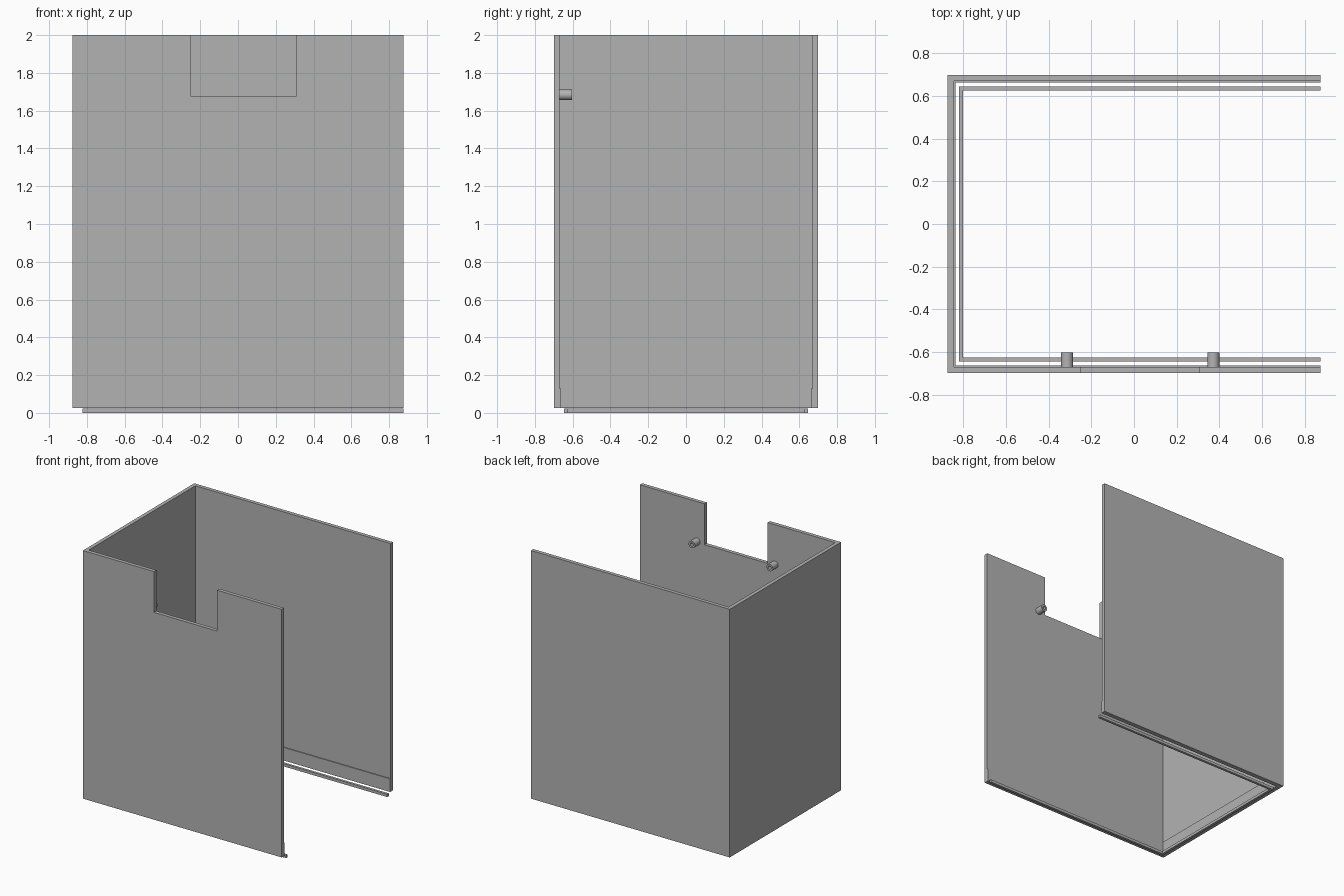
import bpy, bmesh
from mathutils import Matrix, Vector

cube = bpy.data.objects.get("Cube")
if cube:
    bpy.data.objects.remove(cube, do_unlink=True)

grey = bpy.data.materials.new("plain grey")
grey.use_nodes = True
grey.diffuse_color = (0.45, 0.45, 0.45, 1)
grey.node_tree.nodes["Principled BSDF"].inputs["Base Color"].default_value = (0.45, 0.45, 0.45, 1)

X, Y, TOP, BASE = 0.875, 0.70, 2.0, 0.026
NOTCH_L, NOTCH_R, NOTCH_Z = -0.25, 0.307, 1.675


def finish(name, bm):
    bmesh.ops.recalc_face_normals(bm, faces=bm.faces)
    mesh = bpy.data.meshes.new(name)
    bm.to_mesh(mesh)
    bm.free()
    mesh.materials.append(grey)
    obj = bpy.data.objects.new(name, mesh)
    bpy.context.collection.objects.link(obj)
    return obj


def prism(bm, points, offset):
    """Extrude a closed polygon along an offset."""
    face = bm.faces.new([bm.verts.new(p) for p in points])
    new = bmesh.ops.extrude_face_region(bm, geom=[face])["geom"]
    bmesh.ops.translate(bm, vec=Vector(offset),
                        verts=[v for v in new if isinstance(v, bmesh.types.BMVert)])


def u_wall(name, left, half, thick, z0, z1):
    """Three-sided wall, open on the +x side."""
    bm = bmesh.new()
    outline = [(X, -half), (left, -half), (left, half), (X, half),
               (X, half - thick), (left + thick, half - thick),
               (left + thick, thick - half), (X, thick - half)]
    prism(bm, [(x, y, z0) for x, y in outline], (0, 0, z1 - z0))
    return finish(name, bm)


# Outer shell, with the opening cut through the front wall
shell = u_wall("shell", -X, Y, 0.030, BASE, TOP)
bm = bmesh.new()
prism(bm, [(NOTCH_L, -0.8, NOTCH_Z), (NOTCH_R, -0.8, NOTCH_Z),
           (NOTCH_R, -0.8, 2.2), (NOTCH_L, -0.8, 2.2)], (0, 0.3, 0))
cutter = finish("notch_cutter", bm)
cut = shell.modifiers.new("notch", "BOOLEAN")
cut.object, cut.operation, cut.solver = cutter, "DIFFERENCE", "EXACT"
bpy.context.view_layer.objects.active = shell
bpy.ops.object.modifier_apply(modifier=cut.name)
bpy.data.objects.remove(cutter, do_unlink=True)

# Thicker band inside the foot of the shell
u_wall("inner_band", -X + 0.03, Y - 0.03, 0.007, BASE, 0.13)

# Slim separate rail underneath
u_wall("bottom_rail", -0.822, 0.646, 0.020, 0, 0.022)

# Hollow pegs either side of the opening
for name, x in (("right_peg", -0.314), ("left_peg", 0.372)):
    bm = bmesh.new()
    rings = []
    for radius, y in ((0.028, -0.672), (0.028, -0.603), (0.013, -0.603), (0.013, -0.672)):
        spin = Matrix.Translation((x, y, 1.684)) @ Matrix.Rotation(1.5708, 4, "X")
        rings.append(bmesh.ops.create_circle(bm, segments=32, radius=radius, matrix=spin)["verts"])
    for a, b in zip(rings, rings[1:] + rings[:1]):
        for i in range(32):
            j = (i + 1) % 32
            bm.faces.new((a[i], a[j], b[j], b[i]))
    peg = finish(name, bm)
    bpy.ops.object.select_all(action="DESELECT")
    peg.select_set(True)
    bpy.context.view_layer.objects.active = peg
    bpy.ops.object.shade_smooth_by_angle()
